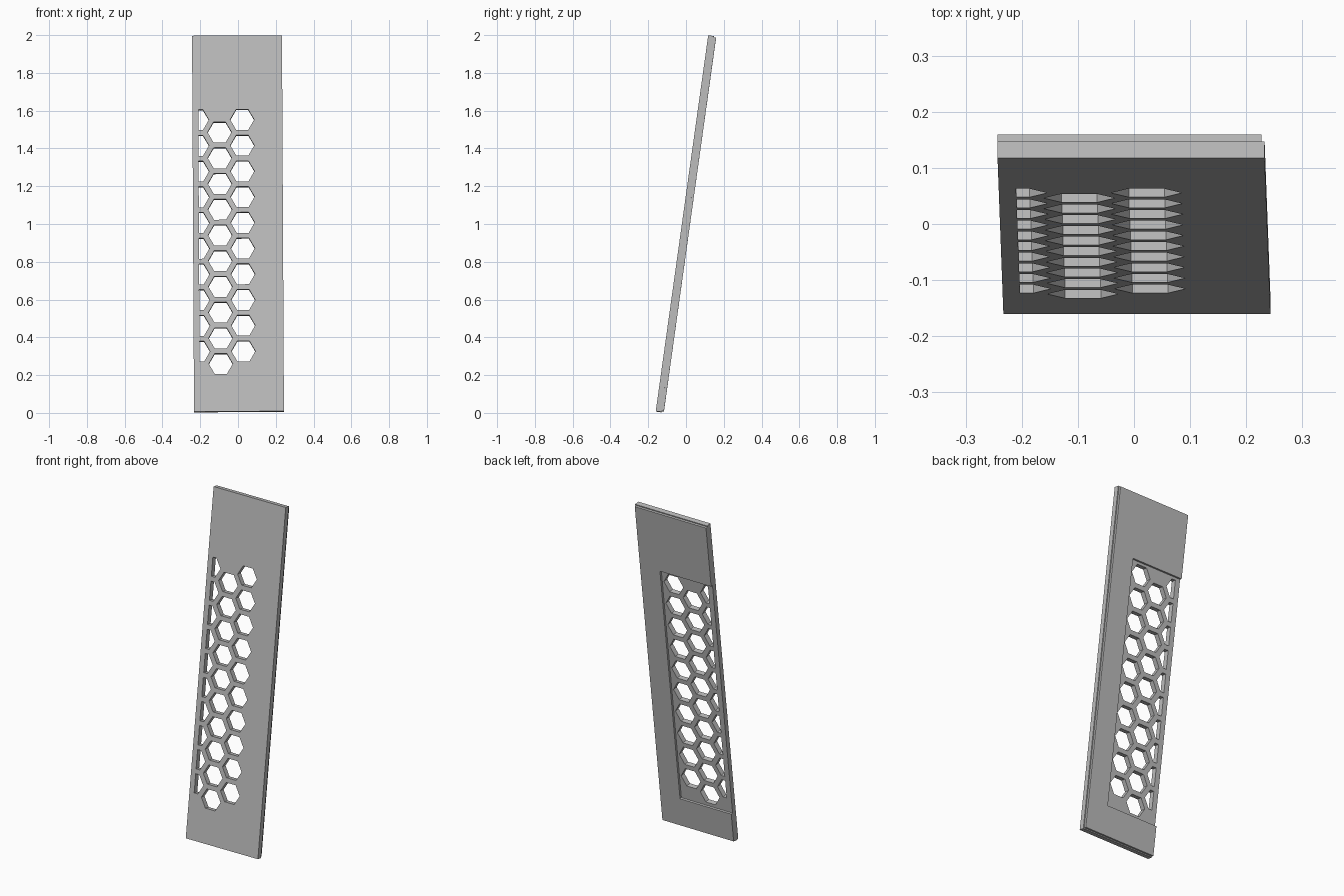
import bpy, bmesh, math
from mathutils import Matrix

cube = bpy.data.objects.get("Cube")
if cube:
    bpy.data.objects.remove(cube, do_unlink=True)

grey = bpy.data.materials.new("light_grey")
grey.use_nodes = True
grey.diffuse_color = (0.5, 0.5, 0.5, 1)
grey.node_tree.nodes["Principled BSDF"].inputs["Base Color"].default_value = (0.5, 0.5, 0.5, 1)

# Panel sizes in its own upright frame
WIDTH, LENGTH = 0.476, 2.009
FRONT, MID, BACK = -0.0215, 0.0085, 0.0215
STEP = 0.006
PITCH, HEX_R, ROWS = 0.1375, 0.0635, 10
SLOT_LEFT = -0.207
lean = (Matrix.Translation((0, 0, 1))
        @ Matrix.Rotation(math.radians(-0.3), 4, 'Y')
        @ Matrix.Rotation(math.radians(-7.94), 4, 'X'))


def add_prism(bm, outline, y0, y1):
    """Extrude an (x, z) outline from y0 to y1."""
    face = bm.faces.new([bm.verts.new((x, y0, z)) for x, z in outline])
    out = bmesh.ops.extrude_face_region(bm, geom=[face])
    verts = [g for g in out["geom"] if isinstance(g, bmesh.types.BMVert)]
    bmesh.ops.translate(bm, verts=verts, vec=(0, y1 - y0, 0))


def make_object(name, prisms):
    bm = bmesh.new()
    for prism in prisms:
        add_prism(bm, *prism)
    bmesh.ops.recalc_face_normals(bm, faces=bm.faces)
    mesh = bpy.data.meshes.new(name)
    bm.to_mesh(mesh)
    bm.free()
    mesh.materials.append(grey)
    obj = bpy.data.objects.new(name, mesh)
    bpy.context.collection.objects.link(obj)
    obj.matrix_world = lean
    return obj


def hexagon(cx, cz):
    """Flat-topped hexagon, trimmed at the left margin of the vent."""
    pts = [(cx + HEX_R * math.cos(math.radians(a)),
            cz + HEX_R * math.sin(math.radians(a))) for a in range(0, 360, 60)]
    if cx - HEX_R > SLOT_LEFT:
        return pts
    tip, top, bottom = pts[0], pts[1], pts[5]
    if top[0] > SLOT_LEFT:
        return [tip, top, (SLOT_LEFT, top[1]), (SLOT_LEFT, bottom[1]), bottom]
    return [tip, (SLOT_LEFT, top[1]), (SLOT_LEFT, bottom[1])]


# Front plate
w, h = WIDTH / 2, LENGTH / 2
front_plate = make_object("front_plate", [([(-w, -h), (w, -h), (w, h), (-w, h)], FRONT, MID)])

# Honeycomb vent holes, three staggered columns
holes = []
for col in range(3):
    cx = -0.095 + (col - 1) * 0.12
    mid_z = -0.131 if col == 1 else -0.064
    for row in range(ROWS):
        cz = mid_z + (row - (ROWS - 1) / 2) * PITCH
        holes.append((hexagon(cx, cz), FRONT - 0.05, BACK + 0.05))
cutter = make_object("vent_cutter", holes)
cutter.hide_render = True
mod = front_plate.modifiers.new("vent", 'BOOLEAN')
mod.operation, mod.solver, mod.object = 'DIFFERENCE', 'EXACT', cutter
bpy.context.view_layer.objects.active = front_plate
bpy.ops.object.modifier_apply(modifier=mod.name)
bpy.data.objects.remove(cutter, do_unlink=True)

# Back frame, stepped in at three edges and open beside the vent
r, t = w - STEP, h - STEP
vent_right, vent_top, vent_bottom = 0.1, 0.625, -0.825
back_frame = make_object("back_frame", [(
    [(-w, -t), (r, -t), (r, t), (-w, t), (-w, vent_top),
     (vent_right, vent_top), (vent_right, vent_bottom), (-w, vent_bottom)],
    MID, BACK)])
